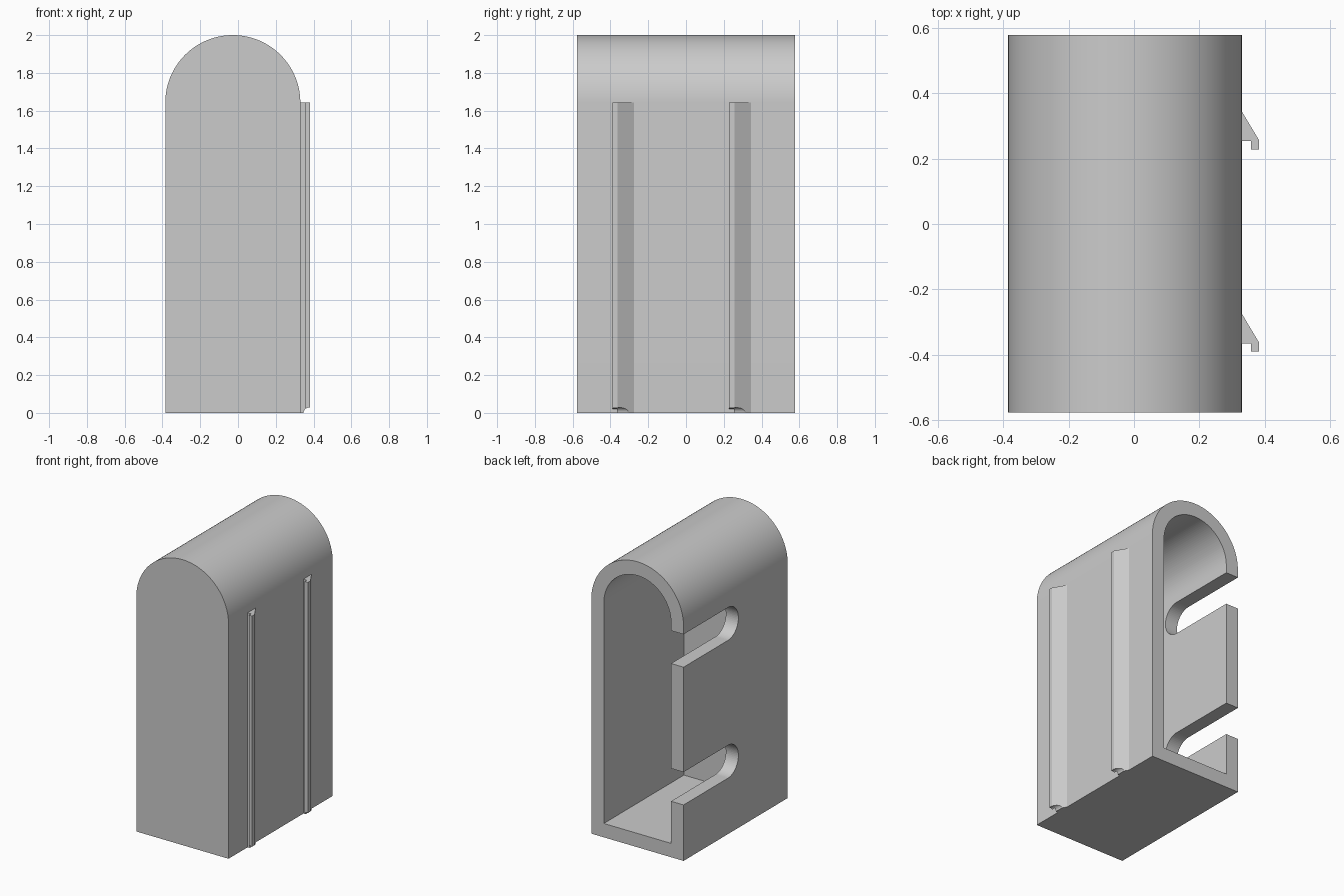
import bpy, bmesh, math

cube = bpy.data.objects.get("Cube")
if cube:
    bpy.data.objects.remove(cube, do_unlink=True)

grey = bpy.data.materials.new("grey plastic")
grey.use_nodes = True
COLOUR = (0.6, 0.6, 0.6, 1)
grey.diffuse_color = COLOUR
grey.node_tree.nodes["Principled BSDF"].inputs["Base Color"].default_value = COLOUR

LEFT, RIGHT, WALL = -0.385, 0.33, 0.097
FRONT, BACK = -0.576, 0.577
MID, RADIUS = (LEFT + RIGHT) / 2, (RIGHT - LEFT) / 2
SPRING = 2 - RADIUS


def prism(name, points, start, direction):
    """Extrude a closed outline along a vector."""
    bm = bmesh.new()
    face = bm.faces.new([bm.verts.new(start(a, b)) for a, b in points])
    out = bmesh.ops.extrude_face_region(bm, geom=[face])
    moved = [v for v in out["geom"] if isinstance(v, bmesh.types.BMVert)]
    bmesh.ops.translate(bm, verts=moved, vec=direction)
    bmesh.ops.recalc_face_normals(bm, faces=bm.faces)
    mesh = bpy.data.meshes.new(name)
    bm.to_mesh(mesh)
    bm.free()
    mesh.materials.append(grey)
    obj = bpy.data.objects.new(name, mesh)
    bpy.context.collection.objects.link(obj)
    return obj


def arc(cx, cy, r, a0, a1, steps):
    angles = [math.radians(a0 + (a1 - a0) * i / steps) for i in range(steps + 1)]
    return [(cx + r * math.cos(a), cy + r * math.sin(a)) for a in angles]


def arch(inset):
    """Rounded-top outline of the body, shrunk by the inset."""
    return ([(LEFT + inset, inset), (RIGHT - inset, inset)]
            + arc(MID, SPRING, RADIUS - inset, 0, 180, 64))


def cut(target, cutter):
    cutter.hide_render = True
    cutter.hide_viewport = True
    cutter.display_type = 'WIRE'
    mod = target.modifiers.new(cutter.name, 'BOOLEAN')
    mod.object = cutter
    mod.solver = 'EXACT'


def smooth(obj):
    bpy.ops.object.select_all(action='DESELECT')
    obj.select_set(True)
    bpy.context.view_layer.objects.active = obj
    bpy.ops.object.shade_smooth_by_angle(angle=math.radians(30))


# Arched housing, hollow and open at the back
housing = prism("housing", arch(0), lambda x, z: (x, FRONT, z), (0, BACK - FRONT, 0))
INNER_FRONT = -0.31
cavity = prism("cavity_cutter", arch(WALL), lambda x, z: (x, INNER_FRONT, z),
               (0, BACK + 0.1 - INNER_FRONT, 0))
cut(housing, cavity)

# Two round-ended slots in the side wall
SLOT_R, SLOT_END = 0.115, -0.03
for name, z in (("lower", 0.507), ("upper", 1.472)):
    outline = (arc(SLOT_END + SLOT_R, z, SLOT_R, 90, 270, 32)
               + [(BACK + 0.1, z - SLOT_R), (BACK + 0.1, z + SLOT_R)])
    slot = prism(name + "_slot_cutter", outline, lambda y, h: (LEFT - 0.1, y, h),
                 (0.1 + WALL + 0.05, 0, 0))
    cut(housing, slot)
smooth(housing)

# Hooked rails with a scooped lower end
hook = [(-0.01, 0), (-0.01, 0.09), (0, 0.09), (0.052, 0.003), (0.052, -0.025),
        (0.027, -0.025), (0.027, 0)]
scoop = prism("scoop_cutter", arc(0.375, 0, 0.028, 0, 360, 48)[:-1],
              lambda x, z: (x, FRONT, z), (0, BACK - FRONT, 0))
for name, y0 in (("front", -0.365), ("back", 0.253)):
    rail = prism(name + "_rail", hook, lambda x, y: (RIGHT + x, y0 + y, 0),
                 (0, 0, SPRING))
    cut(rail, scoop)
    smooth(rail)
